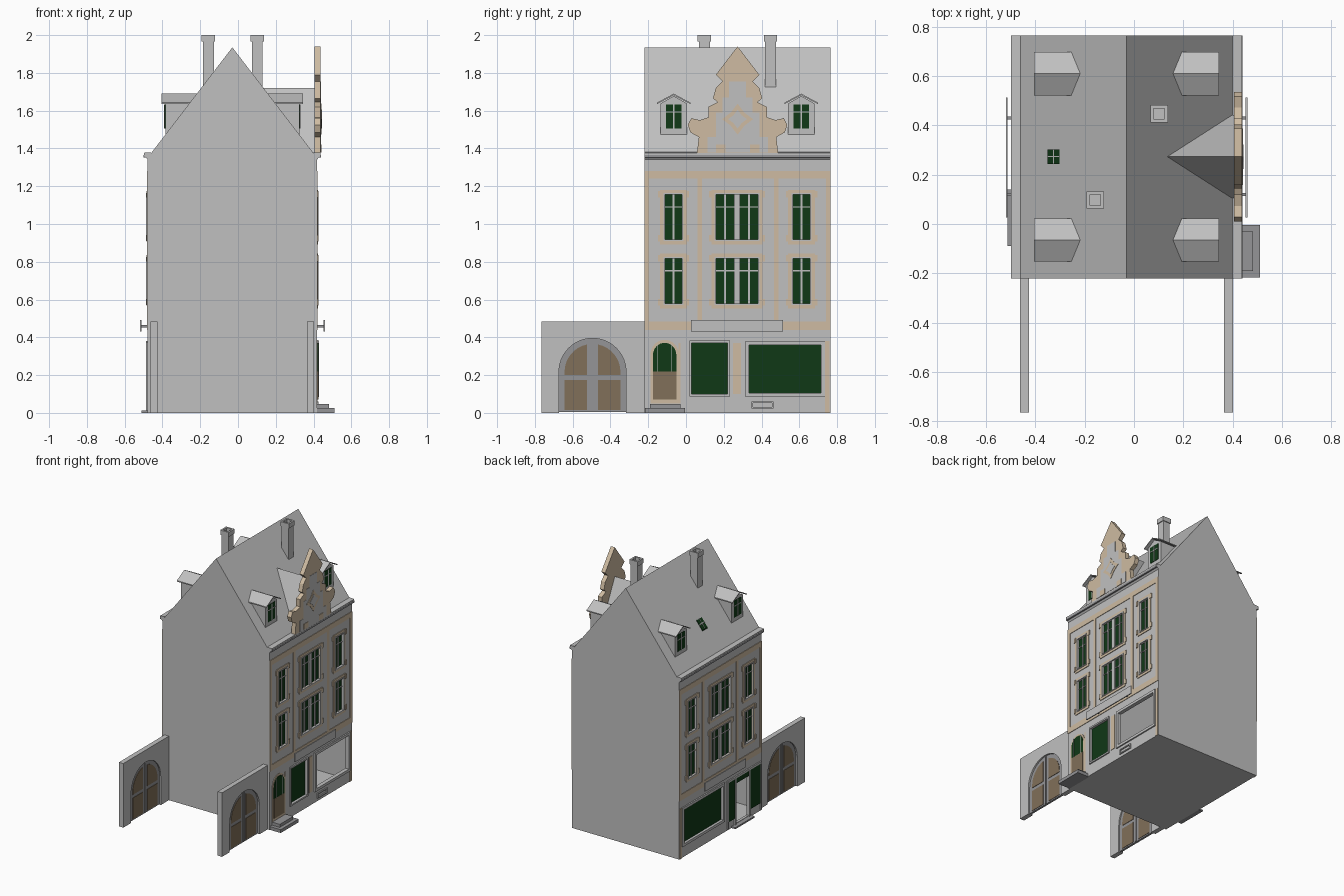
import bpy, bmesh, math
from mathutils import Vector

if "Cube" in bpy.data.objects:
    bpy.data.objects.remove(bpy.data.objects["Cube"])


def material(name, r, g, b):
    m = bpy.data.materials.new(name)
    m.use_nodes = True
    m.diffuse_color = (r, g, b, 1)
    m.node_tree.nodes["Principled BSDF"].inputs["Base Color"].default_value = (r, g, b, 1)
    return m


STONE = material("stone grey", .53, .53, .53)
SLATE = material("dark grey", .3, .3, .31)
TAN = material("sandstone tan", .62, .5, .36)
WOOD = material("brown wood", .22, .16, .1)
GREEN = material("dark green glass", .005, .04, .008)

CX = -.03          # middle of the house in x
HALF = .448        # half depth of the house
Y0, Y1 = -.22, .765
RIDGE, EAVE, EAVE_D = 1.935, 1.375, .43
SIDES = (("east", 1), ("west", -1))


def finish(name, bm, mat):
    me = bpy.data.meshes.new(name)
    bm.to_mesh(me)
    bm.free()
    me.materials.append(mat)
    ob = bpy.data.objects.new(name, me)
    bpy.context.collection.objects.link(ob)
    return ob


def add_prism(bm, pts, a, b, axis="x", s=1):
    """Profile (y,z) pushed along x, or (x,z) along y; x counts from the house middle."""
    def place(p, t):
        return Vector((CX + s * t, p[0], p[1])) if axis == "x" else Vector((CX + s * p[0], t, p[1]))
    f = bm.faces.new([bm.verts.new(place(p, a)) for p in pts])
    move = place(pts[0], b) - place(pts[0], a)
    ext = bmesh.ops.extrude_face_region(bm, geom=[f], use_keep_orig=True)["geom"]
    bmesh.ops.translate(bm, vec=move, verts=[v for v in ext if isinstance(v, bmesh.types.BMVert)])


def build(name, mat, solids, s=1, axis="x"):
    bm = bmesh.new()
    for pts, a, b in solids:
        add_prism(bm, pts, a, b, axis, s)
    bmesh.ops.recalc_face_normals(bm, faces=bm.faces)
    return finish(name, bm, mat)


def rect(y0, y1, z0, z1):
    return [(y0, z0), (y1, z0), (y1, z1), (y0, z1)]


def plate(y0, y1, z0, z1, d0=0, d1=.006):
    """Box on a facade, depths measured outwards from the wall."""
    return rect(y0, y1, z0, z1), HALF + d0, HALF + d1


def frame(y0, y1, z0, z1, w, d0=0, d1=.01):
    return [plate(y0 - w, y0, z0 - w, z1 + w, d0, d1), plate(y1, y1 + w, z0 - w, z1 + w, d0, d1),
            plate(y0, y1, z1, z1 + w, d0, d1), plate(y0, y1, z0 - w, z0, d0, d1)]


def arch(yc, hw, z0, zs, rise=None, n=16):
    rise = rise or hw
    arc = [(yc + hw * math.cos(math.pi * i / n), zs + rise * math.sin(math.pi * i / n)) for i in range(n + 1)]
    return [(yc - hw, z0), (yc + hw, z0)] + arc


def mirrored(half, yc):
    return [(yc + p, z) for p, z in half] + [(yc - p, z) for p, z in reversed(half) if p > 0]


def facade_wall(name, holes, s):
    """Wall slab with rectangular openings, made from a grid of cells."""
    bm = bmesh.new()
    ys = sorted({Y0, Y1, *[h[0] for h in holes], *[h[1] for h in holes]})
    zs = sorted({0, 1.34, *[h[2] for h in holes], *[h[3] for h in holes]})
    for ya, yb in zip(ys, ys[1:]):
        for za, zb in zip(zs, zs[1:]):
            y, z = (ya + yb) / 2, (za + zb) / 2
            if not any(h[0] < y < h[1] and h[2] < z < h[3] for h in holes):
                bm.faces.new([bm.verts.new((CX + s * HALF, p, q)) for p, q in rect(ya, yb, za, zb)])
    bmesh.ops.remove_doubles(bm, verts=bm.verts, dist=.0001)
    ext = bmesh.ops.extrude_face_region(bm, geom=bm.faces[:], use_keep_orig=True)["geom"]
    bmesh.ops.translate(bm, vec=(-s * .02, 0, 0), verts=[v for v in ext if isinstance(v, bmesh.types.BMVert)])
    bmesh.ops.recalc_face_normals(bm, faces=bm.faces)
    finish(name, bm, STONE)


# House shell: gable ends, floor and roof, open where the facades go
bm = bmesh.new()
add_prism(bm, [(-HALF, 0), (HALF, 0), (HALF, 1.34), (EAVE_D, EAVE), (0, RIDGE), (-EAVE_D, EAVE), (-HALF, 1.34)],
          Y0, Y1, "y")
bmesh.ops.recalc_face_normals(bm, faces=bm.faces)
bmesh.ops.delete(bm, geom=[f for f in bm.faces if abs(f.normal.x) > .95], context="FACES")
finish("house_shell", bm, STONE)

# Upper windows: three bays on two floors
bays = [(-.111, -.021), (.16, .38), (.567, .657)]
floors = [(.578, .817), (.917, 1.155)]
windows = [(a, b, c, d) for a, b in bays for c, d in floors]
shop = {"east": [(.334, .716, .105, .36), (.03, .22, .1, .37)],
        "west": [(.25, .716, .105, .36), (-.07, .1, .015, .36)]}

for side, s in SIDES:
    facade_wall(side + "_wall", windows + shop[side], s)
    glass, bars, trim = [], [], []
    for y0, y1, z0, z1 in windows:
        glass.append(plate(y0, y1, z0, z1, -.014, -.009))
        zt = z0 + .73 * (z1 - z0)
        bars.append(plate(y0, y1, zt - .003, zt + .003, -.009, -.003))
        mid = (y0 + y1) / 2
        if y1 - y0 > .15:
            bars.append(plate(mid - .016, mid + .016, z0, z1, -.009, 0))
            splits = [mid - .063, mid + .063]
        else:
            splits = [mid]
        bars += [plate(y - .005, y + .005, z0, z1, -.009, -.003) for y in splits]
        bars += frame(y0, y1, z0, z1, .008, 0, .009)
        # tan surround with wider head and foot
        trim += frame(y0, y1, z0, z1, .026, 0, .005)
        for z in (z0 - .01, z1 - .015):
            trim += [plate(y0 - .038, y0 - .02, z, z + .035, 0, .007), plate(y1 + .02, y1 + .038, z, z + .035, 0, .007)]
    build(side + "_window_glass", GREEN, glass, s)
    build(side + "_window_bars", STONE, bars, s)
    build(side + "_window_surrounds", TAN, trim, s)

    # Tan bands and pilasters
    bands = [plate(Y0, Y1, 1.24, 1.28, 0, .004), plate(Y0, Y1, .44, .485, 0, .004)]
    bands += [plate(a, b, .485, 1.24, 0, .004) for a, b in ((Y0, -.195), (.06, .085), (.465, .49), (.74, Y1))]
    bands += [plate(.25, .29, .1, .37, 0, .004)] if s > 0 else []
    bands += [plate(.735, .76, 0, .38, 0, .004)]
    build(side + "_bands", TAN, bands, s)

    # Sign board on two brackets
    build(side + "_sign_board", STONE, [plate(.027, .514, .43, .493, .034, .042)], s)
    build(side + "_sign_brackets", SLATE,
          [plate(y - .006, y + .006, .452, .466, 0, .034) for y in (.12, .43)], s)

    # Eaves gutter
    build(side + "_gutter", STONE,
          [([(HALF - .01, 1.33), (HALF + .004, 1.345), (.468, 1.365), (.468, 1.377), (EAVE_D, 1.38)], Y0, Y1)], s, "y")
    build(side + "_gutter_line", SLATE, [plate(Y0, Y1, 1.352, 1.366, .005, .021)], s)

    # Dormers
    for label, yc in (("front", -.065), ("rear", .61)):
        tag = f"{side}_{label}_dormer_"
        build(tag + "walls", STONE, [([(yc - .07, 1.475), (yc + .07, 1.475), (yc + .07, 1.638),
                                       (yc, 1.678), (yc - .07, 1.638)], .2, .355)], s)
        build(tag + "roof", STONE, [(mirrored([(0, 1.69), (.088, 1.643), (.088, 1.635), (0, 1.682)], yc)[:4]
                                     + [(yc - .088, 1.635), (yc - .088, 1.643)], .18, .375)], s)
        build(tag + "glass", GREEN, [(rect(yc - .042, yc + .042, 1.505, 1.632), .355, .358)], s)
        build(tag + "bars", STONE, [(rect(yc - .004, yc + .004, 1.505, 1.632), .357, .361),
                                    (rect(yc - .042, yc + .042, 1.59, 1.596), .357, .361)], s)

    # Side wall with an arched double gate
    gy, zs = -.495, .217
    opening = arch(gy, .178, 0, zs)
    build(side + "_yard_wall", STONE, [([(Y0, 0), (Y0, .485), (-.765, .485), (-.765, 0)]
                                        + [opening[0]] + opening[:1:-1] + [opening[1]], .395, .432)], s)
    build(side + "_gate", SLATE, [(arch(gy, .178, .005, zs), .404, .42),
                                  (rect(gy - .006, gy + .006, .01, .39), .40, .426)], s)
    panels = []
    gap, r = .028, .148
    top = math.acos(gap / r)
    for k in (1, -1):
        arc = [(r * math.cos(top * i / 8), zs + r * math.sin(top * i / 8)) for i in range(9)]
        panels.append(([(gy + k * p, z) for p, z in [(gap, .2), (r, .2)] + arc], .401, .423))
        panels.append((rect(*sorted((gy + k * gap, gy + k * r)), .015, .175), .401, .423))
    build(side + "_gate_panels", WOOD, panels, s)

# East ground floor: shop windows, arched door, steps and vent
build("east_shop_frames", STONE, frame(*shop["east"][0], .02) + frame(*shop["east"][1], .012))
build("east_shop_glass", GREEN, [plate(.03, .22, .1, .37, -.014, -.009)])
build("door_surround", TAN, [(arch(-.113, .076, .05, .305, .082), HALF, HALF + .004),
                             plate(-.04, Y0 + .19, .05, .37, 0, .003)])
build("door_panel", WOOD, [plate(-.175, -.051, .07, .22, 0, .009)])
build("door_glass", GREEN, [(arch(-.113, .062, .22, .305, .066), HALF, HALF + .008)])
build("door_bars", STONE, [plate(y - .002, y + .002, .22, .365, .007, .01) for y in (-.15, -.076)])
build("door_steps", SLATE, [plate(-.217, -.005, 0, .025, -.01, .092), plate(-.19, -.03, .025, .048, -.01, .065)])
build("cellar_vent", STONE, frame(.355, .455, .03, .052, .008, 0, .008))

# West ground floor: shop window and open entrance
build("west_shop_frames", STONE, frame(*shop["west"][0], .02), -1)
build("west_shop_glass", GREEN, [plate(.25, .716, .105, .36, -.014, -.009)], -1)
build("west_entrance_panels", GREEN, [plate(.1, .18, .06, .36), plate(-.2, -.07, .06, .36),
                                      plate(-.07, .1, .32, .36)], -1)
build("west_entrance_frame", STONE, [plate(a, a + .012, .01, .375, 0, .01) for a in (-.212, -.076, .094, .18)]
      + [plate(-.212, .192, .36, .375, 0, .01)], -1)
build("west_door_step", SLATE, [plate(-.09, .14, 0, .012, 0, .034)], -1)

# Ornamental gable with its small cross roof
gc = .273
outline = [(0, 1.94), (.115, 1.79), (.08, 1.755), (.115, 1.72), (.13, 1.665), (.105, 1.645), (.155, 1.62),
           (.155, 1.565), (.2, 1.55), (.245, 1.56), (.263, 1.525), (.25, 1.485), (.205, 1.46), (.215, 1.375)]
build("ornamental_gable", TAN, [(mirrored(outline, gc), .435, .468)])
steps = [(.045, 1.755), (.045, 1.67), (.08, 1.67), (.08, 1.59), (.115, 1.59), (.115, 1.46), (.16, 1.46), (.16, 1.378)]
build("gable_infill", STONE, [(mirrored(steps, gc), .468, .47)])


def star(outer, inner):
    return [(gc + r * math.sin(i * math.pi / 4), 1.555 + r * math.cos(i * math.pi / 4))
            for i in range(8) for r in [inner if i % 2 else outer]]


build("gable_star", TAN, [(star(.082, .05), .469, .473)])
build("gable_star_centre", STONE, [(star(.05, .03), .472, .475)])
build("gable_foot_blocks", TAN, [(rect(gc + k * .09 - .025, gc + k * .09 + .025, 1.378, 1.42), .469, .473)
                                 for k in (1, -1)])
build("cross_roof", STONE, [([(gc - .17, EAVE), (gc + .17, EAVE), (gc, 1.72)], .165, .436)])

# Chimneys with hollow caps
for label, x, y in (("east", .102, .447), ("west", -.157, .097)):
    cx, h, w, i = x - CX, .029, .035, .022
    build(label + "_chimney", STONE, [(rect(y - h, y + h, 1.7, 1.975), cx - h, cx + h)])
    build(label + "_chimney_cap", STONE, [
        (rect(y - w, y - i, 1.965, 2), cx - w, cx + w), (rect(y + i, y + w, 1.965, 2), cx - w, cx + w),
        (rect(y - i, y + i, 1.965, 2), cx - w, cx - i), (rect(y - i, y + i, 1.965, 2), cx + i, cx + w)])

# Skylight lying on the west roof slope
slope = (RIDGE - EAVE) / EAVE_D


def on_roof(d0, d1, lift):
    return [(d0, RIDGE - slope * d0 + lift), (d1, RIDGE - slope * d1 + lift),
            (d1, RIDGE - slope * d1 - .01), (d0, RIDGE - slope * d0 - .01)]


build("skylight_glass", GREEN, [(on_roof(.272, .32, .008), .243, .303)], -1, "y")
build("skylight_bars", STONE, [(on_roof(.294, .298, .012), .243, .303), (on_roof(.272, .32, .012), .271, .275)], -1, "y")
